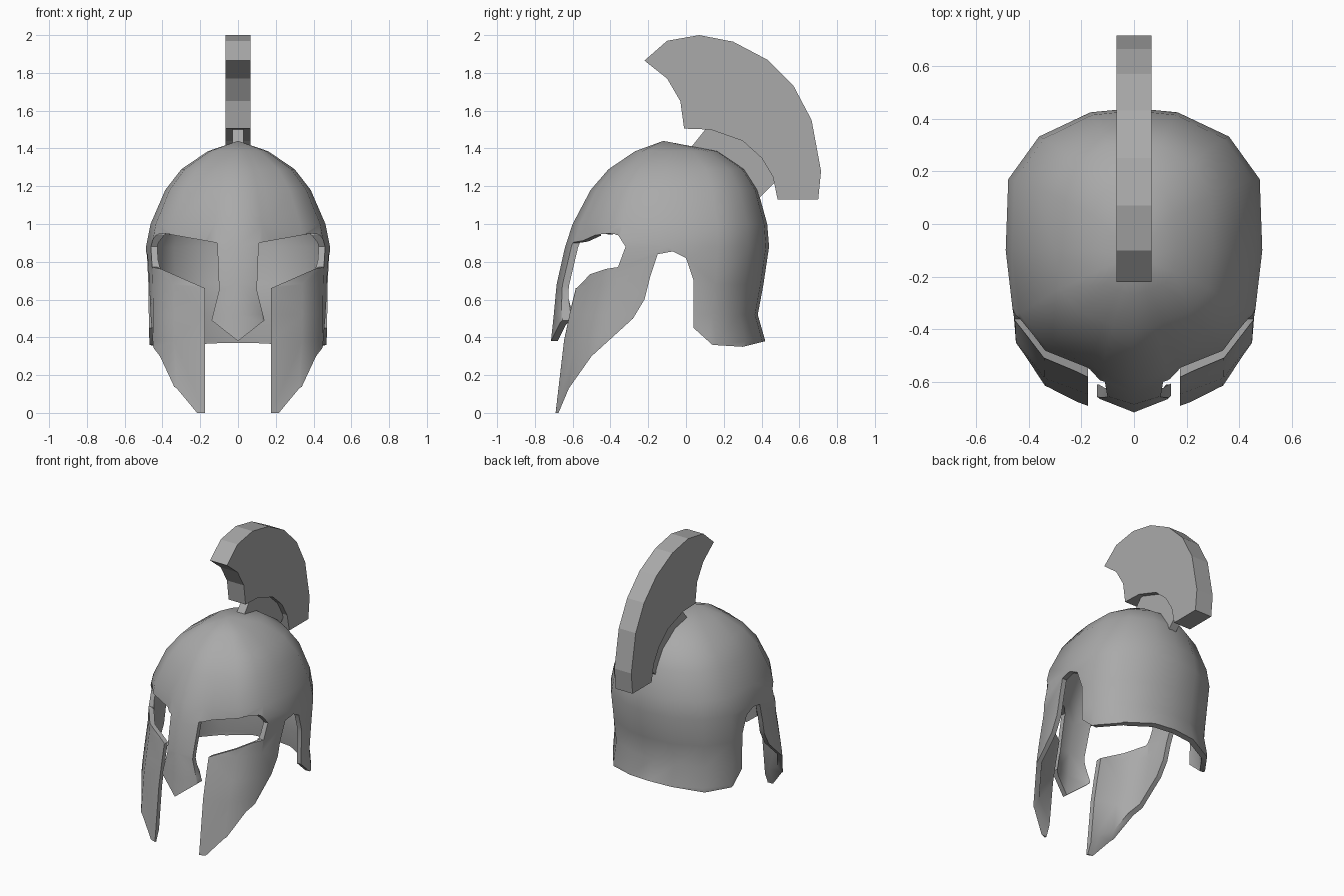
import bpy, bmesh, math

cube = bpy.data.objects.get("Cube")
if cube:
    bpy.data.objects.remove(cube, do_unlink=True)

# Material
grey = bpy.data.materials.new("plain_grey")
grey.use_nodes = True
grey.diffuse_color = (0.4, 0.4, 0.4, 1)
grey.node_tree.nodes["Principled BSDF"].inputs["Base Color"].default_value = (0.4, 0.4, 0.4, 1)


def make_object(name, bm):
    mesh = bpy.data.meshes.new(name)
    bm.to_mesh(mesh)
    bm.free()
    mesh.materials.append(grey)
    obj = bpy.data.objects.new(name, mesh)
    bpy.context.collection.objects.link(obj)
    return obj


def prism(name, outline, axis, start, end):
    """Extrude a 2D outline, (y, z) along x or (x, z) along y."""
    bm = bmesh.new()

    def place(p, d):
        return (d, p[0], p[1]) if axis == "x" else (p[0], d, p[1])

    a = [bm.verts.new(place(p, start)) for p in outline]
    b = [bm.verts.new(place(p, end)) for p in outline]
    bm.faces.new(a)
    bm.faces.new(b[::-1])
    for i in range(len(a)):
        j = (i + 1) % len(a)
        bm.faces.new((a[j], a[i], b[i], b[j]))
    bmesh.ops.recalc_face_normals(bm, faces=bm.faces)
    return make_object(name, bm)


# Helmet rings: height, nose line, cheek front, half width, back
RINGS = [
    (0.0, -0.75, -0.69, 0.475, 0.42),
    (0.38, -0.715, -0.645, 0.477, 0.42),
    (0.52, -0.70, -0.615, 0.478, 0.38),
    (0.68, -0.685, -0.575, 0.48, 0.41),
    (0.88, -0.64, -0.55, 0.487, 0.44),
    (1.0, -0.60, -0.53, 0.463, 0.43),
    (1.18, -0.505, -0.455, 0.385, 0.38),
    (1.29, -0.41, -0.37, 0.30, 0.31),
    (1.385, -0.27, -0.25, 0.16, 0.17),
]
CENTRE = -0.1


def ring_points(f, s, w, b):
    t = min(1, w / 0.48)
    d = b - CENTRE
    half = [(0, f), (0.27 * w, f + 0.04 * t), (0.37 * w, s), (0.71 * w, s + 0.06 * t),
            (0.94 * w, s + 0.2 * t), (w, CENTRE), (0.98 * w, CENTRE + 0.5 * d),
            (0.74 * w, CENTRE + 0.8 * d), (0.34 * w, CENTRE + 0.97 * d), (0, b)]
    return half + [(-x, y) for x, y in half[-2:0:-1]]


bm = bmesh.new()
rows = [[bm.verts.new((x, y, z)) for x, y in ring_points(f, s, w, b)] for z, f, s, w, b in RINGS]
crown = bm.verts.new((0, -0.12, 1.44))
n = len(rows[0])
for i in range(n):
    j = (i + 1) % n
    for low, high in zip(rows, rows[1:]):
        bm.faces.new((low[i], low[j], high[j], high[i]))
    bm.faces.new((rows[-1][i], rows[-1][j], crown))
helmet = make_object("helmet_shell", bm)
shell = helmet.modifiers.new("thickness", "SOLIDIFY")
shell.thickness = 0.035
shell.offset = -1

# Cutter for the cheek edge, ear notch and neck edge
lower_edge = [(-0.70, -0.2), (-0.675, 0), (-0.62, 0.13), (-0.5, 0.3), (-0.28, 0.5), (-0.22, 0.6),
              (-0.19, 0.72), (-0.15, 0.84), (-0.07, 0.855), (0, 0.82), (0.04, 0.7), (0.04, 0.45),
              (0.14, 0.36), (0.3, 0.35), (0.42, 0.38), (0.7, 0.38), (0.7, -0.2)]
# Cutter for the eyes and mouth slot, leaving the nose guard
half_face = [(0.14, 0.49), (0.1, 0.65), (0.11, 0.9), (0.39, 0.95), (0.425, 0.945),
             (0.425, 0.77), (0.175, 0.66), (0.175, -0.2)]
face = [(0, 0.38)] + half_face + [(-x, z) for x, z in reversed(half_face)]
# Cutter for the outer eye corners
eye_corner = [(-0.45, 0.948), (-0.36, 0.942), (-0.32, 0.88), (-0.36, 0.772), (-0.45, 0.758)]

cutters = [prism("lower_edge_cutter", lower_edge, "x", -1, 1),
           prism("face_cutter", face, "y", -1, -0.365),
           prism("eye_corner_cutter", eye_corner, "x", -1, 1)]
for cutter in cutters:
    cutter.hide_render = True
    cut = helmet.modifiers.new(cutter.name, "BOOLEAN")
    cut.operation = "DIFFERENCE"
    cut.solver = "EXACT"
    cut.object = cutter

# Bake the cuts, then drop the cutters
bpy.context.view_layer.update()
baked = bpy.data.meshes.new_from_object(helmet.evaluated_get(bpy.context.evaluated_depsgraph_get()))
helmet.modifiers.clear()
helmet.data = baked
for cutter in cutters:
    bpy.data.objects.remove(cutter, do_unlink=True)

# Smooth shell with sharp rims
bpy.ops.object.select_all(action="DESELECT")
helmet.select_set(True)
bpy.context.view_layer.objects.active = helmet
bpy.ops.object.shade_smooth_by_angle(angle=math.radians(40))

# Crest plume and its narrow holder
inner_arc = [(0.485, 1.13), (0.46, 1.25), (0.4, 1.35), (0.3, 1.44), (0.13, 1.5)]
plume = [(-0.01, 1.505), (-0.03, 1.65), (-0.1, 1.77), (-0.22, 1.865), (-0.1, 1.97), (0.07, 2.0),
         (0.25, 1.965), (0.43, 1.87), (0.57, 1.73), (0.665, 1.55), (0.715, 1.28), (0.7, 1.13)]
prism("crest_plume", plume + inner_arc, "x", -0.067, 0.067)
holder = [(0.03, 1.41), (0.11, 1.51), (0.14, 1.51), (0.31, 1.45), (0.41, 1.36), (0.47, 1.25),
          (0.465, 1.215), (0.37, 1.12), (0.2, 1.3)]
prism("crest_holder", holder, "x", -0.03, 0.03)
